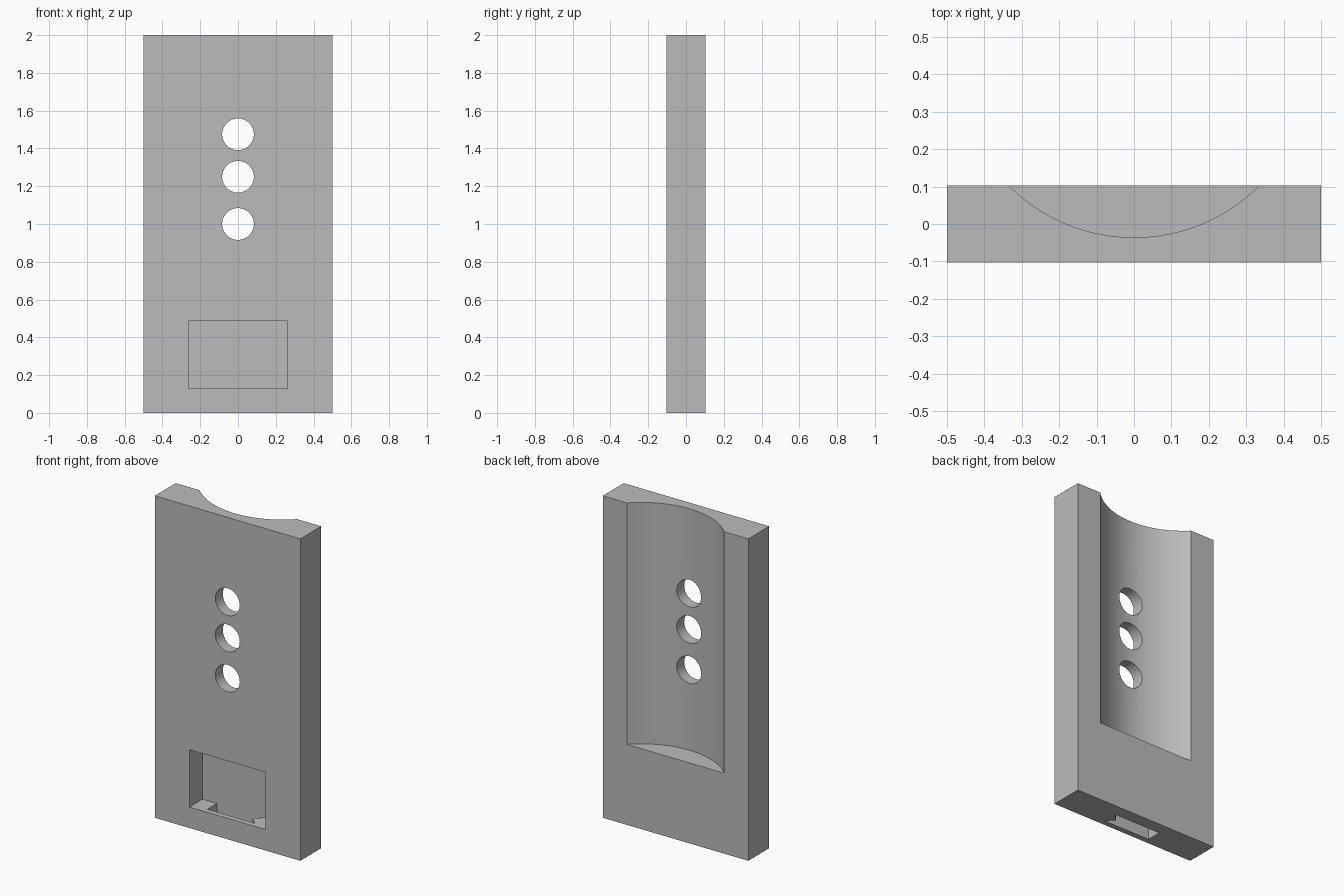
import bpy, bmesh, math
from mathutils import Matrix, Vector

if "Cube" in bpy.data.objects:
    bpy.data.objects.remove(bpy.data.objects["Cube"])

grey = bpy.data.materials.new("plain grey")
grey.diffuse_color = (0.5, 0.5, 0.5, 1)
grey.use_nodes = True
grey.node_tree.nodes["Principled BSDF"].inputs["Base Color"].default_value = grey.diffuse_color


def prism(name, points, start, depth):
    """Extrude a closed 3D outline (starting at `start`) along the `depth` vector."""
    bm = bmesh.new()
    face = bm.faces.new([bm.verts.new(Vector(p) + Vector(start)) for p in points])
    top = bmesh.ops.extrude_face_region(bm, geom=[face])["geom"]
    bmesh.ops.translate(bm, vec=depth, verts=[v for v in top if isinstance(v, bmesh.types.BMVert)])
    bmesh.ops.recalc_face_normals(bm, faces=bm.faces)
    mesh = bpy.data.meshes.new(name)
    bm.to_mesh(mesh)
    bm.free()
    ob = bpy.data.objects.new(name, mesh)
    bpy.context.collection.objects.link(ob)
    return ob


def rect(x, y0, y1):
    return [(-x, y0, 0), (x, y0, 0), (x, y1, 0), (-x, y1, 0)]


def circle(r, n):
    return [(r * math.cos(2 * math.pi * i / n), r * math.sin(2 * math.pi * i / n), 0)
            for i in range(n)]


HALF_Y = 0.1025
plate = prism("mounting_plate", rect(0.5, -HALF_Y, HALF_Y), (0, 0, 0), (0, 0, 2))
plate.data.materials.append(grey)

# Cylindrical groove in the back, open at the top
cutters = [prism("groove_cutter", circle(0.473, 128), (0, 0.437, 0.5), (0, 0, 2))]

# Pocket in the lower front
cutters.append(prism("pocket_cutter", rect(0.262, -0.3, 0.025), (0, 0, 0.13), (0, 0, 0.356)))

# Slot from the pocket through the bottom, with a pointed notch at one end
slot = [(-0.163, -0.068, 0), (0.163, -0.068, 0), (0.115, -0.0215, 0),
        (0.163, 0.025, 0), (-0.163, 0.025, 0)]
cutters.append(prism("slot_cutter", slot, (0, 0, -0.1), (0, 0, 0.3)))

# Three round through holes
for z in (1.0, 1.25, 1.475):
    outline = [(x, 0, y) for x, y, _ in circle(0.084, 48)]
    cutters.append(prism("hole_cutter", outline, (0, -0.3, z), (0, 0.6, 0)))

# Cut everything out of the plate
bpy.context.view_layer.objects.active = plate
plate.select_set(True)
for cutter in cutters:
    mod = plate.modifiers.new("cut", 'BOOLEAN')
    mod.operation = 'DIFFERENCE'
    mod.solver = 'EXACT'
    mod.object = cutter
    bpy.ops.object.modifier_apply(modifier=mod.name)
    bpy.data.objects.remove(cutter)

bpy.ops.object.shade_smooth_by_angle(angle=math.radians(30))
